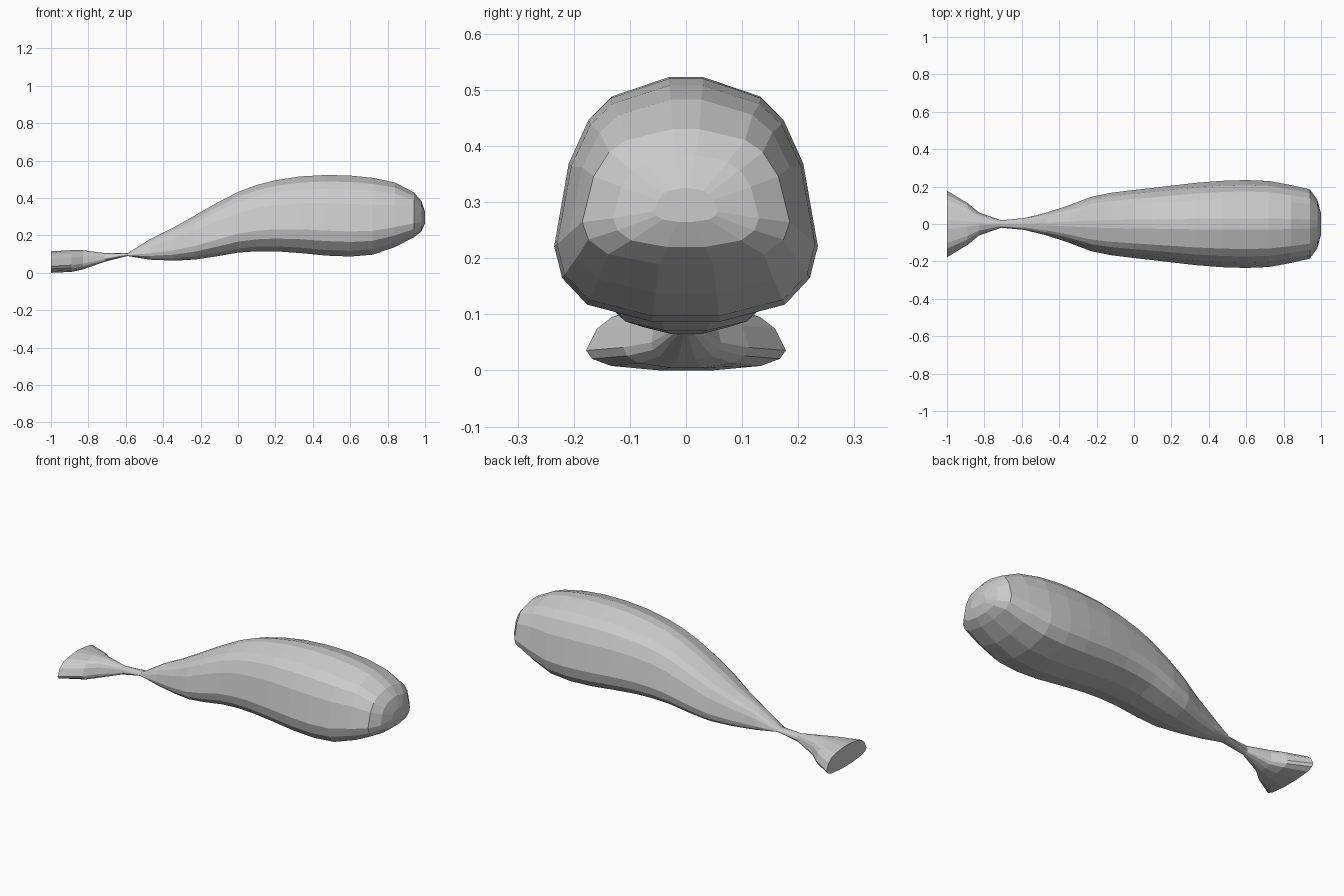
import bpy, bmesh

# Stations along the body: x, underside z, top z, half width
STATIONS = [
    (-1.00, 0.000, 0.115, 0.178), (-0.89, 0.005, 0.121, 0.112),
    (-0.83, 0.018, 0.121, 0.062), (-0.71, 0.060, 0.105, 0.020),
    (-0.59, 0.090, 0.105, 0.031), (-0.47, 0.070, 0.180, 0.060),
    (-0.34, 0.065, 0.245, 0.103), (-0.23, 0.071, 0.307, 0.145),
    (-0.12, 0.087, 0.370, 0.167), (0.00, 0.108, 0.432, 0.182),
    (0.10, 0.115, 0.470, 0.193), (0.20, 0.115, 0.495, 0.205),
    (0.33, 0.106, 0.515, 0.220), (0.47, 0.092, 0.523, 0.231),
    (0.60, 0.087, 0.520, 0.235), (0.72, 0.097, 0.508, 0.230),
    (0.84, 0.138, 0.483, 0.208), (0.94, 0.190, 0.430, 0.185),
    (0.98, 0.220, 0.385, 0.130), (1.00, 0.265, 0.325, 0.056),
]

# Half cross-section, (width fraction, height fraction), from top to underside
HALF = [(0.13, 1.0), (0.57, 0.92), (0.74, 0.83), (0.89, 0.65),
        (1.0, 0.31), (0.94, 0.18), (0.75, 0.07), (0.26, 0.0)]
SECTION = HALF + [(-w, h) for w, h in reversed(HALF)]

# Loft the closed shell through all stations
bm = bmesh.new()
rings = [[bm.verts.new((x, w * hw, lo + h * (hi - lo))) for w, h in SECTION]
         for x, lo, hi, hw in STATIONS]
n = len(SECTION)
for a, b in zip(rings, rings[1:]):
    for i in range(n):
        j = (i + 1) % n
        bm.faces.new((a[i], a[j], b[j], b[i]))

# Flat tail end and snub front end
bm.faces.new(rings[0])
bm.faces.new(rings[-1])
bmesh.ops.recalc_face_normals(bm, faces=bm.faces)

mesh = bpy.data.meshes.new("tapered_body")
bm.to_mesh(mesh)
bm.free()
body = bpy.data.objects.new("tapered_body", mesh)
bpy.context.collection.objects.link(body)
